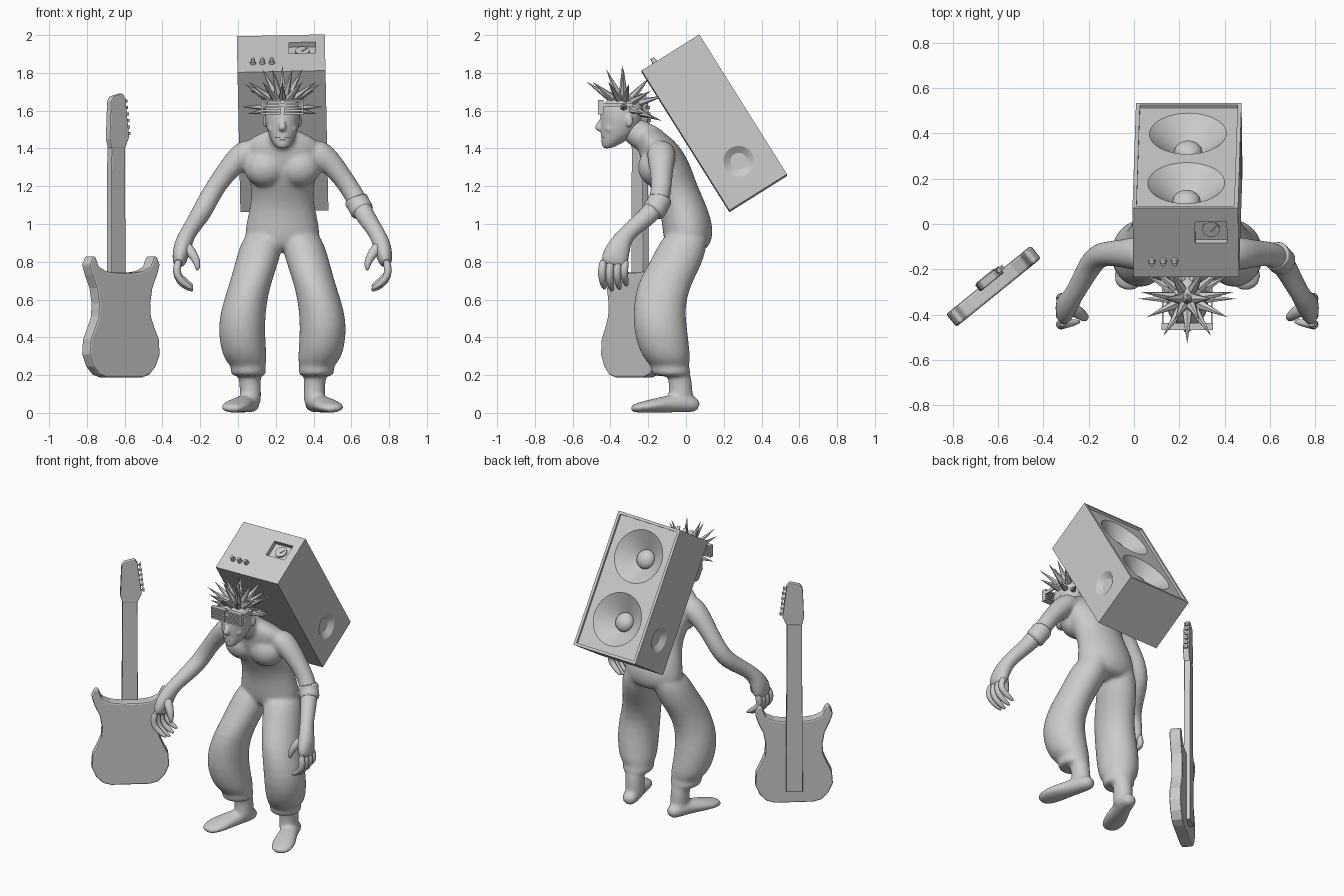
import bpy, bmesh, math
from mathutils import Matrix, Vector

if "Cube" in bpy.data.objects:
    bpy.data.objects.remove(bpy.data.objects["Cube"])

CX = 0.235                      # x of the figure's middle plane
grey = bpy.data.materials.new("plain grey")
grey.diffuse_color = (0.6, 0.6, 0.6, 1)
grey.use_nodes = True
grey.node_tree.nodes["Principled BSDF"].inputs["Base Color"].default_value = grey.diffuse_color


def finish(bm, name, angle=None, mat=Matrix(), subsurf=0, bevel=0):
    bmesh.ops.recalc_face_normals(bm, faces=bm.faces)
    me = bpy.data.meshes.new(name)
    bm.to_mesh(me)
    bm.free()
    me.transform(mat)
    me.materials.append(grey)
    ob = bpy.data.objects.new(name, me)
    bpy.context.collection.objects.link(ob)
    if angle:
        smooth(ob, angle)
    if bevel:
        m = ob.modifiers.new("bevel", 'BEVEL')
        m.width, m.segments = bevel, 2
    if subsurf:
        m = ob.modifiers.new("subdivision", 'SUBSURF')
        m.levels = m.render_levels = subsurf
    return ob


def smooth(ob, angle):
    bpy.ops.object.select_all(action='DESELECT')
    ob.select_set(True)
    bpy.context.view_layer.objects.active = ob
    bpy.ops.object.shade_smooth_by_angle(angle=math.radians(angle))


def loft(name, rings, side=1, along=False, n=14):
    """Skin elliptical rings (x offset, y, z, rx, ry); level, or square to the path."""
    bm = bmesh.new()
    pts = [Vector((CX + side * r[0], r[1], r[2])) for r in rings]
    loops = []
    for i, r in enumerate(rings):
        u, v = Vector((1, 0, 0)), Vector((0, 1, 0))
        if along:
            t = (pts[min(i + 1, len(pts) - 1)] - pts[max(i - 1, 0)]).normalized()
            u = (u - t * u.dot(t)).normalized()
            v = t.cross(u)
        loops.append([bm.verts.new(pts[i] + u * r[3] * math.cos(a) + v * r[4] * math.sin(a))
                      for a in (2 * math.pi * k / n for k in range(n))])
    for a, b in zip(loops, loops[1:]):
        for k in range(n):
            bm.faces.new((a[k], a[(k + 1) % n], b[(k + 1) % n], b[k]))
    bm.faces.new(loops[0])
    bm.faces.new(loops[-1])
    return finish(bm, name, 80, subsurf=1)


def ball(name, c, r, mat=Matrix()):
    bm = bmesh.new()
    bmesh.ops.create_uvsphere(bm, u_segments=20, v_segments=12, radius=1,
                              matrix=Matrix.Translation(c) @ Matrix.Diagonal((*r, 1)))
    return finish(bm, name, 80, mat)


def blend(name, parts, voxel, repeat):
    """Join closed parts and melt them into one smooth skin."""
    bpy.ops.object.select_all(action='DESELECT')
    for p in parts:
        p.select_set(True)
    bpy.context.view_layer.objects.active = parts[0]
    bpy.ops.object.convert(target='MESH')
    bpy.ops.object.join()
    ob = bpy.context.view_layer.objects.active
    ob.name = name
    m = ob.modifiers.new("skin", 'REMESH')
    m.mode, m.voxel_size, m.use_smooth_shade = 'VOXEL', voxel, True
    m = ob.modifiers.new("soften", 'SMOOTH')
    m.factor, m.iterations = .5, repeat


def add_box(bm, c, s):
    bmesh.ops.create_cube(bm, size=1, matrix=Matrix.Translation(c) @ Matrix.Diagonal((*s, 1)))


def add_cone(bm, base, tip, r1, r2, n):
    d = Vector(tip) - Vector(base)
    m = Matrix.Translation((Vector(base) + Vector(tip)) / 2) @ d.to_track_quat('Z', 'Y').to_matrix().to_4x4()
    bmesh.ops.create_cone(bm, cap_ends=True, segments=n, radius1=r1, radius2=r2, depth=d.length, matrix=m)


def prism(name, outline, n0, n1, mat, bevel):
    """Extrude an outline (x, z) from y = n0 to y = n1."""
    bm = bmesh.new()
    f = bm.faces.new([bm.verts.new((x, n0, z)) for x, z in outline])
    g = bmesh.ops.extrude_face_region(bm, geom=[f])["geom"]
    bmesh.ops.translate(bm, vec=(0, n1 - n0, 0), verts=[v for v in g if isinstance(v, bmesh.types.BMVert)])
    return finish(bm, name, mat=mat, bevel=bevel)


# --- torso, neck and head
skin = [loft("torso", [(0, .01, .85, .12, .09), (0, .01, .90, .205, .128), (0, .01, .98, .20, .138),
                       (0, -.01, 1.08, .177, .128), (0, -.045, 1.16, .163, .128), (0, -.08, 1.23, .177, .132),
                       (0, -.105, 1.31, .20, .132), (0, -.135, 1.39, .22, .118), (0, -.155, 1.44, .20, .098),
                       (0, -.18, 1.48, .12, .07), (0, -.20, 1.51, .05, .04)], n=18),
        loft("neck", [(0, -.13, 1.40, .10, .09), (0, -.20, 1.45, .082, .082), (0, -.27, 1.49, .067, .077),
                      (0, -.34, 1.53, .06, .06)], along=True)]
head = [loft("head", [(0, -.42, 1.398, .026, .022), (0, -.395, 1.425, .05, .053), (0, -.36, 1.47, .076, .092),
                      (0, -.345, 1.53, .092, .11), (0, -.34, 1.60, .099, .117), (0, -.33, 1.65, .084, .102),
                      (0, -.325, 1.687, .04, .05)], n=18),
        loft("nose", [(0, -.435, 1.57, .014, .014), (0, -.455, 1.53, .018, .022), (0, -.465, 1.507, .024, .026),
                      (0, -.45, 1.488, .016, .016)], n=8)]
for s in (1, -1):
    head.append(ball("cheek", (CX + s * .045, -.40, 1.505), (.032, .03, .028)))
    head.append(ball("ear", (CX + s * .09, -.30, 1.545), (.014, .02, .034)))
blend("head", head, .006, 6)
for z, r in ((1.458, .042), (1.444, .034)):
    ball("lip", (CX, -.427, z), (r, .022, .008))

# --- spiky hair, radiating from the crown
bm = bmesh.new()
crown = Vector((CX, -.33, 1.62))
for elev, count, length, shift in ((0, 12, .215, 0), (34, 11, .238, 0), (62, 6, .228, .5), (88, 1, .22, 0)):
    for k in range(count):
        a = 2 * math.pi * (k + shift) / count - math.pi / 2
        if elev < 10 and math.sin(a) < -.1:      # leave the face free
            continue
        e = math.radians(elev - 20 * max(0, math.sin(a)))
        d = Vector((math.cos(a) * math.cos(e), math.sin(a) * math.cos(e), math.sin(e)))
        add_cone(bm, crown + d * .06, crown + d * length, .025, 0, 6)
finish(bm, "hair_spikes")

# --- slatted glasses
bm = bmesh.new()
for s in (1, -1):
    for x in (.014, .108):
        add_box(bm, (CX + s * x, -.452, 1.618), (.01, .03, .078))
    for k in range(5):
        add_box(bm, (CX + s * .061, -.452, 1.584 + k * .017), (.10, .03, .010))
    add_box(bm, (CX + s * .108, -.37, 1.63), (.008, .18, .022))
add_box(bm, (CX, -.452, 1.63), (.03, .02, .022))
finish(bm, "slatted_glasses")

# --- limbs, both sides
for s in (1, -1):
    skin.append(ball("chest", (CX + s * .09, -.155, 1.30), (.115, .10, .105)))
    skin.append(loft("trouser_leg", [(.09, .01, .97, .10, .115), (.113, -.02, .88, .118, .135),
                                     (.14, -.06, .78, .118, .147), (.172, -.118, .68, .113, .148),
                                     (.205, -.143, .56, .122, .14), (.217, -.137, .45, .128, .147),
                                     (.207, -.117, .34, .124, .14), (.192, -.095, .275, .115, .122),
                                     (.18, -.085, .245, .09, .10), (.18, -.08, .225, .10, .11),
                                     (.18, -.08, .195, .095, .104), (.175, -.06, .195, .06, .065)], s))
    skin.append(loft("ankle", [(.175, -.045, .24, .07, .072), (.17, -.025, .14, .056, .06),
                               (.168, -.03, .08, .06, .072), (.168, -.03, .02, .05, .06)], s))
    skin.append(loft("foot", [(.155, .073, .035, .035, .03), (.165, .03, .05, .055, .05), (.20, -.08, .05, .057, .05),
                              (.24, -.18, .037, .08, .037), (.265, -.25, .028, .072, .028),
                              (.275, -.295, .02, .04, .019)], s, True))
    skin.append(loft("arm", [(.14, -.13, 1.40, .06, .07), (.195, -.132, 1.378, .074, .08),
                             (.245, -.13, 1.335, .068, .074), (.30, -.13, 1.27, .058, .062),
                             (.352, -.13, 1.20, .054, .057), (.395, -.14, 1.125, .056, .058),
                             (.428, -.18, 1.06, .056, .056), (.468, -.255, 1.0, .048, .05),
                             (.508, -.325, .94, .044, .046), (.53, -.355, .88, .052, .066),
                             (.545, -.38, .81, .042, .08), (.55, -.385, .77, .026, .065)], s, True))
    for k, y in enumerate((-.435, -.395, -.355, -.318)):
        d = (.01, 0, .008, .025)[k]
        loft("finger", [(.545, y, .82, .022, .022), (.566, y - .012, .75, .024, .024),
                        (.545, y - .008, .695 + d, .021, .021), (.503, y, .662 + d, .018, .018),
                        (.47, y + .005, .645 + d, .007, .007)], s, True, 8)
    loft("thumb", [(.53, -.36, .90, .038, .038), (.475, -.395, .845, .03, .03), (.447, -.415, .79, .021, .021),
                   (.45, -.415, .75, .008, .008)], s, True, 8)
blend("body", skin, .009, 18)

# rolled wrist bands, on one forearm only
loft("arm_bands", [(.385, -.137, 1.143, .054, .056), (.39, -.138, 1.128, .07, .07),
                   (.406, -.152, 1.10, .06, .06), (.42, -.168, 1.072, .069, .069),
                   (.43, -.182, 1.056, .052, .052)], 1, True)

# --- speaker cabinet, tilted on the back
AMP = (Matrix.Translation((.236, .15, 1.533)) @ Matrix.Rotation(math.radians(-1.2), 4, 'Y')
       @ Matrix.Rotation(math.radians(32.1), 4, 'X'))
bm = bmesh.new()
add_box(bm, (0, 0, 0), (.466, .36, .874))
back = max(bm.faces, key=lambda f: f.calc_center_median().y)
bmesh.ops.inset_region(bm, faces=[back], thickness=.025, depth=0)
inner = bmesh.ops.extrude_discrete_faces(bm, faces=[back])["faces"][0]
bmesh.ops.translate(bm, vec=(0, -.015, 0), verts=inner.verts)
cabinet = finish(bm, "speaker_cabinet", mat=AMP)
bm = bmesh.new()
for z in (.205, -.205):                                   # speaker cones
    add_cone(bm, (0, .065, z), (0, .1755, z), .055, .182, 40)
for s in (1, -1):                                         # side ports
    add_cone(bm, (s * .208, 0, -.243), (s * .24, 0, -.243), .045, .092, 28)
add_box(bm, (.112, .052, .437), (.14, .11, .06))          # meter window
cutter = finish(bm, "cabinet_cutter", mat=AMP)
cutter.hide_render = True
mod = cabinet.modifiers.new("cut", 'BOOLEAN')
mod.operation, mod.solver, mod.object = 'DIFFERENCE', 'EXACT', cutter
bpy.context.view_layer.objects.active = cabinet
bpy.ops.object.modifier_apply(modifier="cut")
bpy.data.objects.remove(cutter)
smooth(cabinet, 30)
for z in (.205, -.205):
    ball("speaker_dome", (0, .068, z), (.062, .048, .062), AMP)
bm = bmesh.new()
for x in (-.15, -.10, -.05):                              # control knobs
    add_cone(bm, (x, -.095, .435), (x, -.095, .45), .016, .014, 12)
    add_cone(bm, (x, -.095, .45), (x, -.095, .468), .012, .010, 12)
finish(bm, "control_knobs", 40, AMP)
bm = bmesh.new()
add_cone(bm, (.112, .056, .405), (.112, .056, .418), .038, .038, 24)
add_cone(bm, (.112, .046, .42), (.137, .076, .42), .004, .002, 6)
finish(bm, "meter_dial", 40, AMP)

# --- guitar, standing beside the figure with its strings side to the back
GTR = Matrix.Translation((-.62, -.275, 0)) @ Matrix.Rotation(math.radians(39), 4, 'Z')
half = [(.12, .187), (.17, .202), (.212, .245), (.24, .31), (.234, .39), (.205, .45), (.18, .51), (.176, .58),
        (.19, .66), (.222, .73), (.24, .785), (.218, .83), (.198, .828), (.175, .775), (.12, .75), (.055, .742)]
prism("guitar_body", half + [(-x, z) for x, z in reversed(half)], -.036, .036, GTR, .01)
prism("guitar_neck", [(-.052, .27), (.052, .27), (.046, 1.41), (-.046, 1.41)], .02, .06, GTR, .004)
prism("guitar_headstock", [(-.046, 1.40), (.046, 1.40), (.074, 1.46), (.048, 1.665), (.03, 1.692),
                           (-.035, 1.675), (-.052, 1.65), (-.06, 1.45)], .018, .056, GTR, .006)
bm = bmesh.new()
for k in range(6):
    x, z = .068 - k * .004, 1.48 + k * .034
    add_cone(bm, (x - .02, .04, z), (x + .016, .04, z), .005, .005, 8)
    add_box(bm, (x + .016, .04, z), (.012, .02, .016))
finish(bm, "tuning_pegs", mat=GTR)
